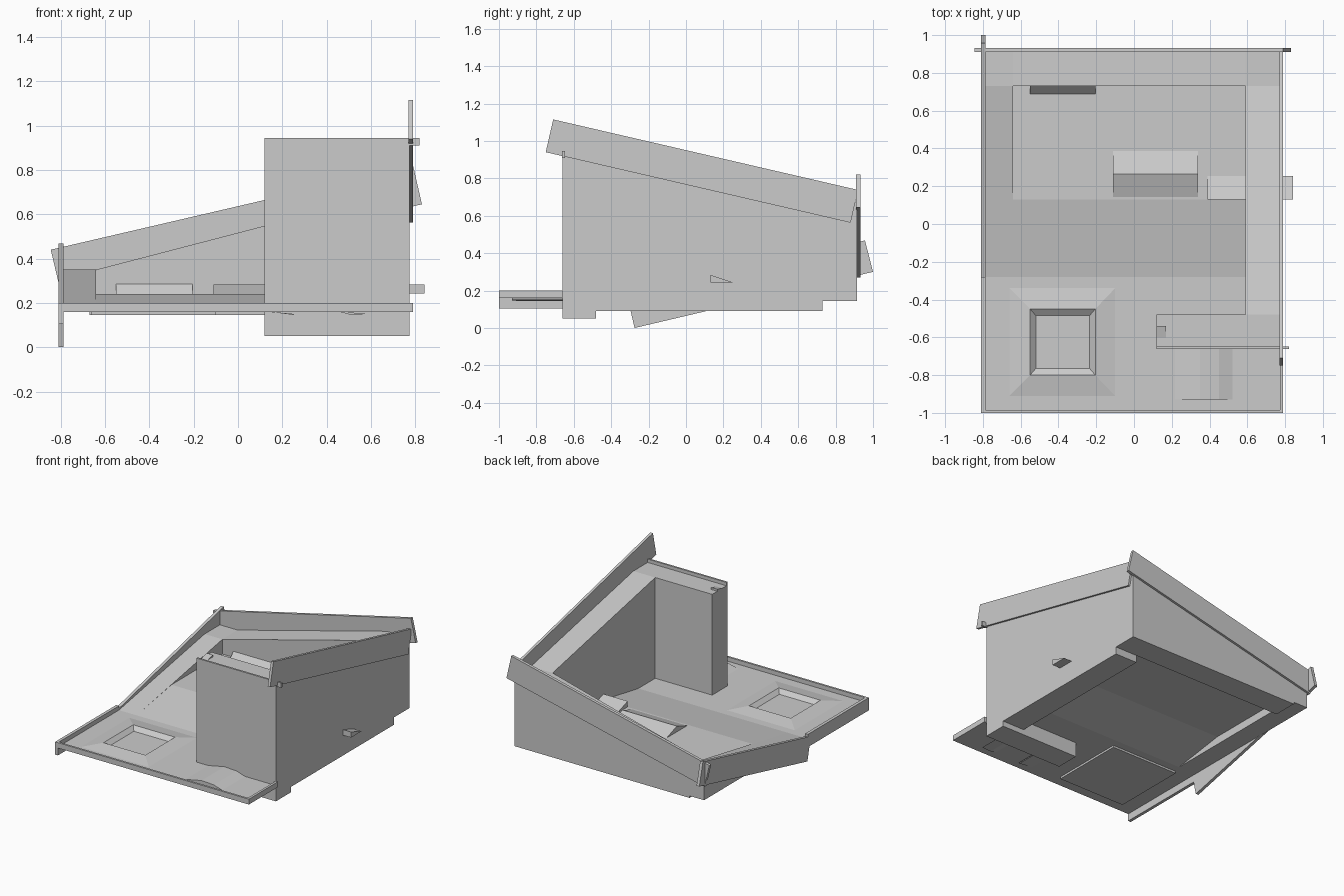
import bpy, bmesh

if "Cube" in bpy.data.objects:
    bpy.data.objects.remove(bpy.data.objects["Cube"])


def prism(name, axis, pts, a, b):
    """Extrude a 2D outline along an axis: x -> (y,z), y -> (x,z), z -> (x,y)."""
    def place(p, t):
        return {"x": (t, *p), "y": (p[0], t, p[1]), "z": (*p, t)}[axis]
    bm = bmesh.new()
    lo = [bm.verts.new(place(p, a)) for p in pts]
    hi = [bm.verts.new(place(p, b)) for p in pts]
    bm.faces.new(lo)
    bm.faces.new(hi)
    for i in range(len(pts)):
        j = (i + 1) % len(pts)
        bm.faces.new((lo[i], lo[j], hi[j], hi[i]))
    return finish(name, bm)


def finish(name, bm, closed=True):
    if closed:
        bmesh.ops.recalc_face_normals(bm, faces=bm.faces)
    me = bpy.data.meshes.new(name)
    bm.to_mesh(me)
    bm.free()
    ob = bpy.data.objects.new(name, me)
    bpy.context.collection.objects.link(ob)
    return ob


def box(name, x0, x1, y0, y1, z0, z1):
    return prism(name, "z", [(x0, y0), (x1, y0), (x1, y1), (x0, y1)], z0, z1)


# front floor, laid around the square recess
F = 0.168
L, R, B, T = -0.66, -0.1, -0.91, -0.34
for i, (x0, x1, y0, y1) in enumerate([(-0.79, L, -0.99, -0.28), (R, 0.775, -0.99, -0.28),
                                      (L, R, -0.99, B), (L, R, T, -0.28)]):
    box(f"front_floor_{i}", x0, x1, y0, y1, 0.16, F)

# low mound with a square recess in it
bm = bmesh.new()
rings = []
for x0, x1, y0, y1, z in [(L, R, B, T, 0.145), (L, R, B, T, F),
                          (-0.55, -0.205, -0.8, -0.45, 0.187),
                          (-0.52, -0.235, -0.765, -0.485, 0.16)]:
    rings.append([bm.verts.new((x, y, z)) for x, y in [(x0, y0), (x1, y0), (x1, y1), (x0, y1)]])
for r, s in zip(rings, rings[1:]):
    for i in range(4):
        j = (i + 1) % 4
        bm.faces.new((r[i], r[j], s[j], s[i]))
bm.faces.new(rings[0])
bm.faces.new(rings[-1])
finish("recess_mound", bm)

# ramp and raised inner floor
prism("ramp_floor", "x", [(-0.28, 0.16), (-0.28, F), (0.13, 0.24), (0.73, 0.24),
                          (0.73, 0.22), (0.13, 0.22)], -0.64, 0.6)

# rising ledges: left, back, right
prism("left_ledge", "x", [(-0.28, 0.16), (-0.28, F), (0.73, 0.35), (0.73, 0.16)], -0.79, -0.64)
prism("back_ledge", "y", [(-0.79, 0.16), (-0.67, 0.16), (-0.67, 0.145), (0.775, 0.145),
                          (0.775, 0.67), (0.59, 0.67), (-0.64, 0.35), (-0.79, 0.35)], 0.73, 0.915)
prism("right_ledge", "x", [(-0.48, 0.09), (0.73, 0.09), (0.73, 0.67), (-0.48, 0.92)], 0.59, 0.775)

# tall starting block
box("start_block", 0.12, 0.775, -0.66, -0.48, 0.05, 0.92)
box("block_lip", 0.12, 0.82, -0.662, -0.648, 0.91, 0.945)
prism("block_peg", "x", [(-0.6, 0.92), (-0.54, 0.92), (-0.54, 0.935)], 0.12, 0.17)

# slanted side boards
prism("right_board", "x", [(-0.75, 0.94), (-0.71, 1.115), (0.92, 0.738), (0.88, 0.563)], 0.77, 0.79)
prism("back_board", "y", [(-0.845, 0.44), (0.79, 0.82), (0.83, 0.645), (-0.805, 0.27)], 0.91, 0.932)
prism("left_board", "x", [(-0.275, 0.0), (1.0, 0.3), (0.957, 0.468), (-0.315, 0.172)], -0.81, -0.787)
box("left_front_board", -0.81, -0.787, -1.0, -0.28, 0.105, 0.2)

# low rim round the front
box("front_rim", -0.8, 0.79, -1.0, -0.985, 0.16, 0.2)
box("right_rim", 0.772, 0.79, -1.0, -0.66, 0.16, 0.2)

# ridges and wedges
prism("centre_ridge", "x", [(0.13, 0.235), (0.265, 0.283), (0.4, 0.235)], -0.11, 0.34)
prism("side_wedge", "x", [(0.13, 0.242), (0.13, 0.284), (0.255, 0.242)], 0.39, 0.842)
prism("back_wedge", "x", [(0.683, 0.235), (0.73, 0.285), (0.73, 0.235)], -0.55, -0.205)
prism("front_ridge", "y", [(0.19, 0.162), (0.25, 0.175), (0.35, 0.195), (0.45, 0.19), (0.54, 0.162)],
      -0.93, -0.66)
for i, (x0, x1, xm) in enumerate([(0.12, 0.255, 0.25), (0.45, 0.585, 0.51)]):
    prism(f"under_wedge_{i}", "y", [(x0, 0.162), (x1, 0.15), (xm, 0.146)], -0.93, -0.66)
